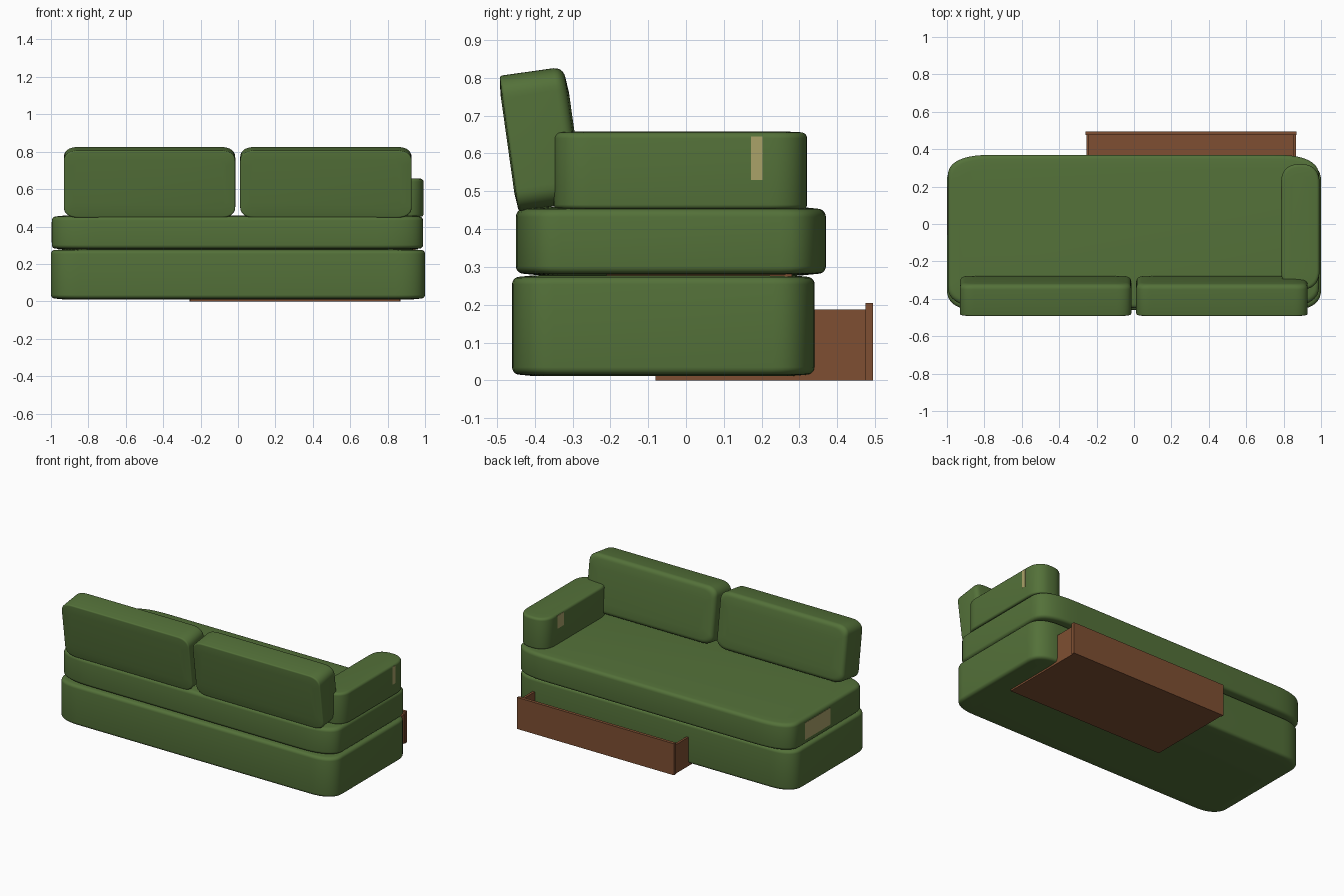
import bpy, bmesh, math
from mathutils import Matrix, Vector

if "Cube" in bpy.data.objects:
    bpy.data.objects.remove(bpy.data.objects["Cube"])


def material(name, rgb):
    m = bpy.data.materials.new(name)
    m.diffuse_color = (*rgb, 1)
    m.use_nodes = True
    m.node_tree.nodes["Principled BSDF"].inputs["Base Color"].default_value = m.diffuse_color
    return m


GREEN = material("green fabric", (0.088, 0.165, 0.041))
WOOD = material("brown wood", (0.21, 0.078, 0.032))
BEIGE = material("beige lining", (0.40, 0.36, 0.14))


def finish(bm, name, mat, smooth=False):
    bmesh.ops.recalc_face_normals(bm, faces=bm.faces)
    me = bpy.data.meshes.new(name)
    bm.to_mesh(me)
    bm.free()
    me.materials.append(mat)
    ob = bpy.data.objects.new(name, me)
    bpy.context.collection.objects.link(ob)
    if smooth:
        bpy.ops.object.select_all(action='DESELECT')
        ob.select_set(True)
        bpy.context.view_layer.objects.active = ob
        bpy.ops.object.shade_smooth_by_angle(angle=math.radians(40))
    return ob


def outline(hx, hy, rx, ry, n, steps=10):
    """Rectangle with superelliptic corners, counter-clockwise."""
    pts = []
    for q, (sx, sy) in enumerate([(1, 1), (-1, 1), (-1, -1), (1, -1)]):
        quarter = []
        for i in range(steps + 1):
            a = math.pi / 2 * i / steps
            c, s = max(math.cos(a), 0) ** (2 / n), math.sin(a) ** (2 / n)
            quarter.append((sx * (hx - rx + rx * c), sy * (hy - ry + ry * s)))
        pts += quarter if q % 2 == 0 else quarter[::-1]
    return pts


def cushion(name, size, corner, low, high, matrix, crown=0.004, n=2.4):
    """Padded block: plan outline lofted along z with rounded rims."""
    hx, hy, hz = (s / 2 for s in size)
    rings = []
    arc = [math.pi / 2 * i / 5 for i in range(6)]
    rings.append((-hz, low + 0.04))
    for a in arc:
        rings.append((-hz + crown + low * (1 - math.sin(a)), low * (1 - math.cos(a))))
    rings[1:] = rings[:0:-1]
    rings[1:] = sorted(rings[1:], key=lambda r: r[0])
    top = [(hz - crown - high * (1 - math.sin(a)), high * (1 - math.cos(a))) for a in arc]
    rings += sorted(top, key=lambda r: r[0])
    rings.append((hz, high + 0.04))
    bm = bmesh.new()
    loops = []
    for z, inset in rings:
        pts = outline(hx - inset, hy - inset,
                      corner[0] * (hx - inset) / hx, corner[1] * (hy - inset) / hy, n)
        loops.append([bm.verts.new((x, y, z)) for x, y in pts])
    for a, b in zip(loops, loops[1:]):
        for i in range(len(a)):
            j = (i + 1) % len(a)
            bm.faces.new((a[i], a[j], b[j], b[i]))
    bm.faces.new(loops[0][::-1])
    bm.faces.new(loops[-1])
    bm.transform(matrix)
    return finish(bm, name, GREEN, True)


def add_box(bm, lo, hi):
    lo, hi = Vector(lo), Vector(hi)
    bmesh.ops.create_cube(bm, size=1, matrix=Matrix.Translation((lo + hi) / 2)
                          @ Matrix.Diagonal((*(hi - lo), 1)))


def boxes(name, mat, *spans):
    bm = bmesh.new()
    for lo, hi in spans:
        add_box(bm, lo, hi)
    return finish(bm, name, mat)


# Base and seat
cushion("base", (2.0, 0.80, 0.267), (0.16, 0.11), 0.02, 0.02,
        Matrix.Translation((0, -0.06, 0.1445)))
cushion("seat", (1.985, 0.82, 0.18), (0.25, 0.12), 0.02, 0.022,
        Matrix.Translation((-0.003, -0.04, 0.368)), n=2.6)

# Single armrest
cushion("armrest", (0.205, 0.67, 0.207), (0.095, 0.10), 0.012, 0.016,
        Matrix.Translation((0.889, -0.015, 0.5545)), crown=0.002, n=2.3)

# Two leaning back cushions; loft axis points to the sitting side (+y)
lean = Matrix.Rotation(math.radians(8), 4, 'X') @ Matrix.Rotation(math.radians(-90), 4, 'X')
for side, x in (("left", -0.473), ("right", 0.470)):
    cushion("back_cushion_" + side, (0.917, 0.362, 0.18), (0.08, 0.06), 0.008, 0.028,
            Matrix.Translation((x, -0.383, 0.638)) @ lean)

# Board between base and seat
boxes("seat_board", WOOD, ((-0.92, -0.21, 0.268), (0.95, 0.28, 0.286)))

# Open drawer: bottom, two sides, back wall, taller front panel
boxes("drawer", WOOD,
      ((-0.255, -0.08, 0.0), (0.865, 0.476, 0.012)),
      ((-0.255, -0.08, 0.012), (-0.240, 0.476, 0.187)),
      ((0.850, -0.08, 0.012), (0.865, 0.476, 0.187)),
      ((-0.240, -0.08, 0.012), (0.850, -0.065, 0.187)))
boxes("drawer_front", WOOD, ((-0.26, 0.475, 0.0), (0.87, 0.495, 0.205)))

# Exposed lining patches on the seat end and the armrest
boxes("seat_lining_patch", BEIGE, ((-0.9975, -0.06, 0.315), (-0.993, 0.20, 0.425)))
boxes("armrest_lining_patch", BEIGE,
      ((0.988, 0.172, 0.53), (0.9925, 0.202, 0.645)),
      ((0.7855, 0.13, 0.56), (0.789, 0.20, 0.645)))
